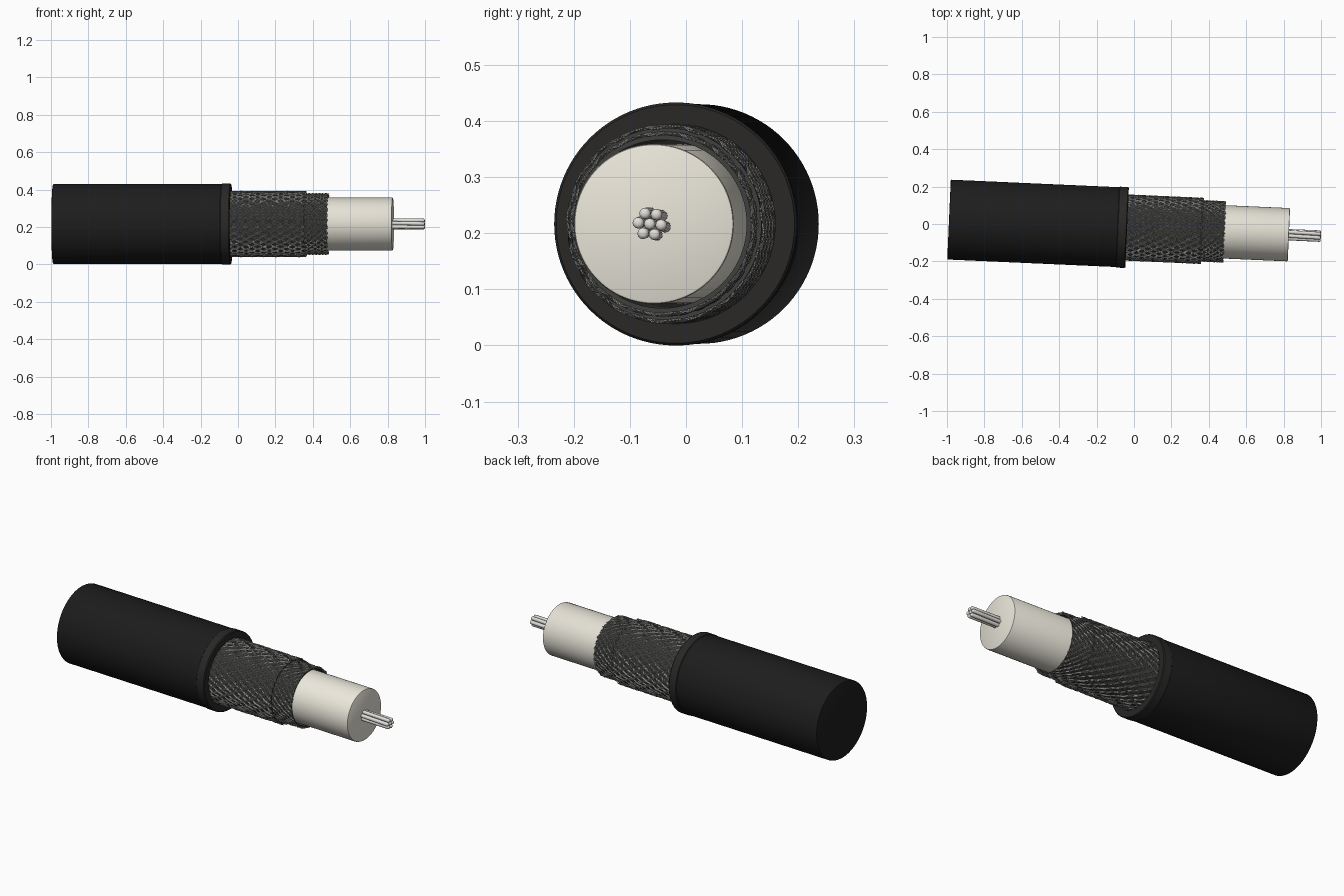
import bpy, math, random
from mathutils import Matrix

if "Cube" in bpy.data.objects:
    bpy.data.objects.remove(bpy.data.objects["Cube"])

random.seed(4)
TILT = math.radians(-2.55)
FRAME = Matrix.Translation((0, -0.0205, 0.2165)) @ Matrix.Rotation(TILT, 4, 'Z')


def material(name, col):
    m = bpy.data.materials.new(name)
    m.diffuse_color = (*col, 1)
    m.use_nodes = True
    m.node_tree.nodes["Principled BSDF"].inputs["Base Color"].default_value = m.diffuse_color
    return m


BLACK = material("black_rubber", (0.012, 0.012, 0.012))
EDGE = material("cut_rubber", (0.022, 0.021, 0.02))
CREAM = material("cream_insulation", (0.82, 0.79, 0.70))
BRAID = material("braid_metal", (0.24, 0.24, 0.23))
DARK = material("braid_backing", (0.05, 0.05, 0.048))
SILVER = material("silver_wire", (0.75, 0.73, 0.70))


def make(name, verts, faces, mat):
    me = bpy.data.meshes.new(name)
    me.from_pydata(verts, [], faces)
    me.materials.append(mat)
    ob = bpy.data.objects.new(name, me)
    bpy.context.collection.objects.link(ob)
    ob.matrix_world = FRAME
    bpy.ops.object.select_all(action='DESELECT')
    ob.select_set(True)
    bpy.context.view_layer.objects.active = ob
    bpy.ops.object.mode_set(mode='EDIT')
    bpy.ops.mesh.select_all(action='SELECT')
    bpy.ops.mesh.normals_make_consistent(inside=False)
    bpy.ops.object.mode_set(mode='OBJECT')
    bpy.ops.object.shade_smooth_by_angle(angle=math.radians(35))
    return ob


def lathe(name, prof, mat, loop=False, n=96):
    """Spin a profile of (along, radius) around the cable axis."""
    verts = [(s, r * math.cos(2 * math.pi * k / n), r * math.sin(2 * math.pi * k / n))
             for s, r in prof for k in range(n)]
    rows = len(prof)
    faces = []
    for i in range(rows if loop else rows - 1):
        j = (i + 1) % rows
        for k in range(n):
            q = (k + 1) % n
            faces.append((i * n + k, i * n + q, j * n + q, j * n + k))
    if not loop:
        faces.append(tuple(range(n)))
        faces.append(tuple((rows - 1) * n + k for k in range(n)))
    return make(name, verts, faces, mat)


def add_tube(verts, faces, path, rad, sides):
    """Append a thin tube along points given as (along, radius, angle)."""
    base = len(verts)
    for s, r, a in path:
        for k in range(sides):
            t = 2 * math.pi * k / sides
            rr = r + rad * math.sin(t)
            aa = a + rad * math.cos(t) / r
            verts.append((s, rr * math.cos(aa), rr * math.sin(aa)))
    for i in range(len(path) - 1):
        for k in range(sides):
            a, b = base + i * sides, base + (i + 1) * sides
            q = (k + 1) % sides
            faces.append((a + k, a + q, b + q, b + k))
    faces.append(tuple(base + k for k in range(sides)))
    faces.append(tuple(base + (len(path) - 1) * sides + k for k in range(sides)))


def braid(name, s0, s1, r, amp, count, slope, wires, rad, step):
    """Two opposing sets of helical wire bundles weaving over and under."""
    verts, faces = [], []
    for d in (1, -1):
        for b in range(count):
            for w in range(wires):
                off = (w - (wires - 1) / 2) * rad * 2.3 / r
                end = s1 - random.uniform(0, 0.006)
                n = int((end - s0) / step)
                path = []
                for i in range(n + 1):
                    s = s0 + (end - s0) * i / n
                    turn = slope * (s - s0) / r
                    wave = math.cos(count * turn + math.pi * b)
                    path.append((s, r + d * amp * wave,
                                 2 * math.pi * b / count + off + d * turn))
                add_tube(verts, faces, path, rad, 4)
    return make(name, verts, faces, BRAID)


# outer jacket with softened end
lathe("outer_jacket", [(-0.99, 0.208), (-0.9885, 0.2115), (-0.985, 0.2135), (-0.08, 0.2135),
                       (-0.08, 0.17)], BLACK)
# raised lip at the cut
lathe("jacket_lip", [(-0.088, 0.178), (-0.088, 0.2135), (-0.085, 0.2165), (-0.042, 0.2165),
                     (-0.037, 0.2125), (-0.037, 0.178)], EDGE, loop=True)

# two braided shield layers over dark backing sleeves
lathe("outer_braid_backing", [(-0.085, 0.163), (-0.085, 0.1715), (0.358, 0.1715), (0.358, 0.163)],
      DARK, loop=True)
lathe("inner_braid_backing", [(-0.085, 0.150), (-0.085, 0.1585), (0.478, 0.1585), (0.478, 0.150)],
      DARK, loop=True)
braid("outer_braid", -0.045, 0.367, 0.1735, 0.0022, 32, 0.55, 3, 0.0023, 0.010)
braid("inner_braid", 0.33, 0.487, 0.161, 0.0022, 32, 0.9, 3, 0.0021, 0.006)

# insulation core
lathe("insulation_core", [(-0.085, 0.1425), (0.824, 0.1425), (0.8275, 0.141), (0.829, 0.138)], CREAM)

# seven-strand conductor with rounded tips
verts, faces = [], []
for k in range(7):
    path_r = 0.0 if k == 6 else 0.0205
    a0 = math.radians(60 * k - 5)
    base = len(verts)
    sides = 12
    prof = [(0.80, 0.0102), (0.87, 0.0102), (0.93, 0.0102), (0.993, 0.0102),
            (0.997, 0.0085), (0.9995, 0.005), (1.0, 0.0015)]
    for s, rad in prof:
        a = a0 + (s - 1.0) * 0.9
        cy, cz = path_r * math.cos(a), path_r * math.sin(a)
        for j in range(sides):
            t = 2 * math.pi * j / sides
            verts.append((s, cy + rad * math.cos(t), cz + rad * math.sin(t)))
    for i in range(len(prof) - 1):
        for j in range(sides):
            p, q, m = base + i * sides, base + (i + 1) * sides, (j + 1) % sides
            faces.append((p + j, p + m, q + m, q + j))
    faces.append(tuple(base + j for j in range(sides)))
    faces.append(tuple(base + (len(prof) - 1) * sides + j for j in range(sides)))
make("conductor_strands", verts, faces, SILVER)
